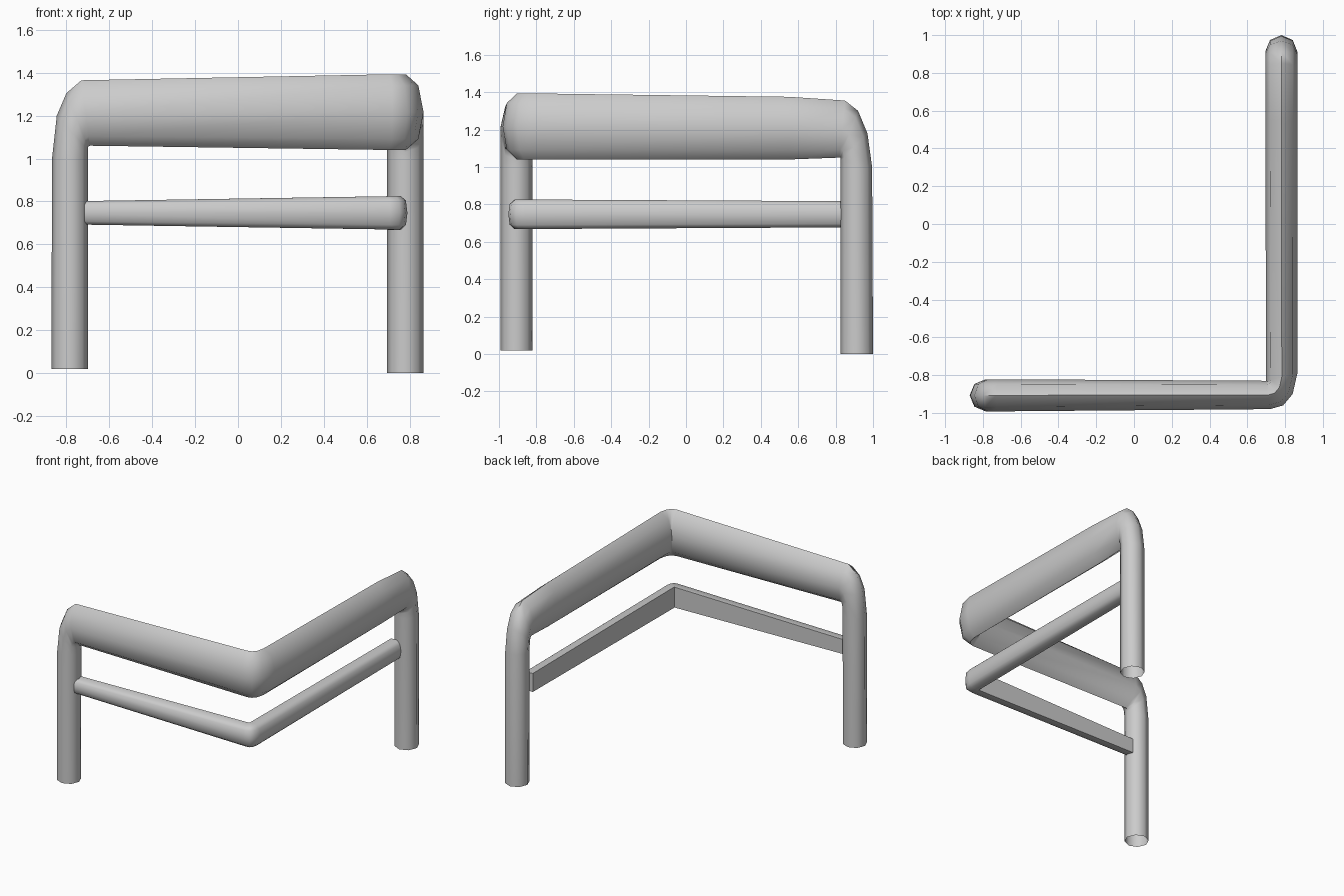
import bpy, bmesh, math
from mathutils import Vector as V

if "Cube" in bpy.data.objects:
    bpy.data.objects.remove(bpy.data.objects["Cube"])


def loft(name, rings, cap):
    """Skin a list of equal-length point rings into one smooth object."""
    bm = bmesh.new()
    loops = [[bm.verts.new(p) for p in r] for r in rings]
    n = len(loops[0])
    for a, b in zip(loops, loops[1:]):
        for i in range(n):
            j = (i + 1) % n
            bm.faces.new((a[i], a[j], b[j], b[i]))
    if cap:
        bm.faces.new(loops[0])
        bm.faces.new(loops[-1][::-1])
    bmesh.ops.recalc_face_normals(bm, faces=bm.faces)
    me = bpy.data.meshes.new(name)
    bm.to_mesh(me)
    bm.free()
    ob = bpy.data.objects.new(name, me)
    bpy.context.collection.objects.link(ob)
    bpy.ops.object.select_all(action='DESELECT')
    ob.select_set(True)
    bpy.context.view_layer.objects.active = ob
    bpy.ops.object.shade_smooth_by_angle(angle=math.radians(60))
    return ob


def oct_ring(outer, inner, side):
    """Eight-sided ellipse spanned by outer/inner points and a side half-width."""
    outer, inner, side = V(outer), V(inner), V(side)
    c, a = (outer + inner) / 2, (outer - inner) / 2
    return [c + a * math.cos(i * math.pi / 4) + side * math.sin(i * math.pi / 4)
            for i in range(8)]


# Handrail frame: left leg, folded into the bar, round the corner, down the back leg
frame = []
for ox, oz, ix, iz in [(-.87, .02, -.70, .02), (-.867, 1.0, -.70, 1.0),
                       (-.845, 1.2, -.70, 1.04), (-.80, 1.305, -.70, 1.055),
                       (-.73, 1.365, -.69, 1.06)]:
    frame.append(oct_ring((ox, -.907, oz), (ix, -.907, iz), (0, .085, 0)))

corner_in = V((.70, -.83, 0))
for ox, oy in [(.72, -.98), (.79, -.96), (.84, -.90), (.865, -.79)]:
    out = V((ox, oy, 0))
    mid = (out + corner_in) / 2
    frame.append(oct_ring(mid + V((0, 0, 1.393)), mid + V((0, 0, 1.04)),
                          (corner_in - out) / 2))

for oy, oz, iy, iz in [(.55, 1.375, .55, 1.04), (.85, 1.355, .82, 1.05),
                       (.92, 1.30, .825, 1.05), (.97, 1.18, .825, 1.03),
                       (.995, 1.0, .825, 1.0), (1.0, 0, .825, 0)]:
    frame.append(oct_ring((.78, oy, oz), (.78, iy, iz), (-.085, 0, 0)))
loft("rail_frame", frame, False)

# Lower rail: flat inside face, rounded outside, (outward, height) fractions
section = [(0, -.5), (0, .5), (.65, .5), (.92, .36), (1, 0), (.92, -.36), (.65, -.5)]
rail = []
for ix, iy, ox, oy, h in [(-.715, -.865, -.715, -.95, .11),
                          (.70, -.86, .71, -.95, .155), (.70, -.86, .755, -.94, .158),
                          (.70, -.86, .78, -.91, .158), (.70, -.86, .79, -.86, .158),
                          (.70, .84, .79, .84, .14)]:
    i, o = V((ix, iy, .747)), V((ox, oy, .747))
    rail.append([i.lerp(o, f) + V((0, 0, z * h)) for f, z in section])
loft("lower_rail", rail, True)
